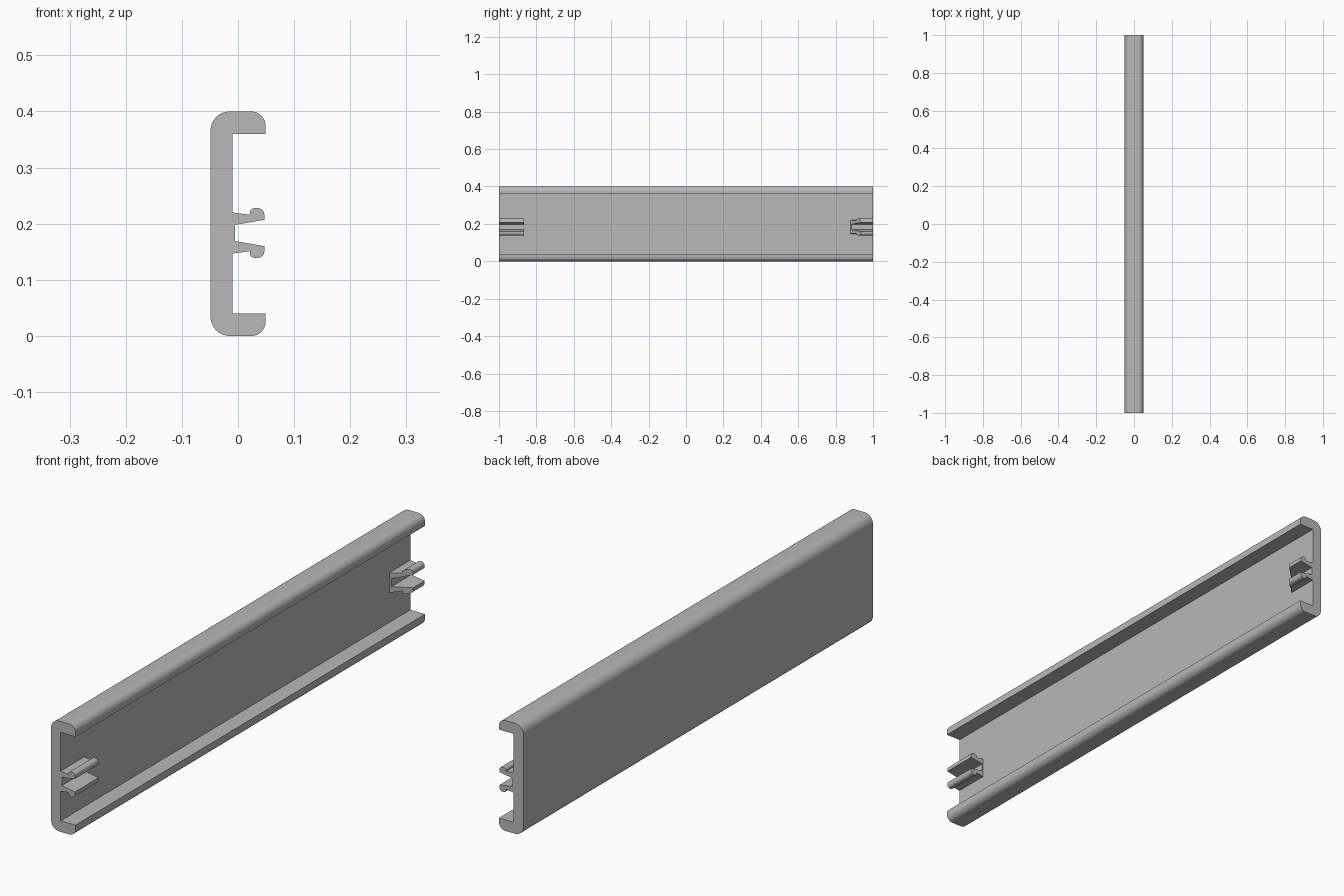
import bpy
import bmesh
import math
from mathutils import Vector

if "Cube" in bpy.data.objects:
    bpy.data.objects.remove(bpy.data.objects["Cube"], do_unlink=True)

grey = bpy.data.materials.new("plain grey")
grey.use_nodes = True
grey.diffuse_color = (0.48, 0.48, 0.48, 1)
grey.node_tree.nodes["Principled BSDF"].inputs["Base Color"].default_value = grey.diffuse_color


def rounded(corners, steps=8):
    """Outline in x, z with each corner (x, z, radius) rounded by an arc."""
    points = []
    for i, (x, z, r) in enumerate(corners):
        p = Vector((x, z))
        if not r:
            points.append(p)
            continue
        a = (Vector(corners[i - 1][:2]) - p).normalized()
        b = (Vector(corners[(i + 1) % len(corners)][:2]) - p).normalized()
        half = a.angle(b) / 2
        centre = p + (a + b).normalized() * r / math.sin(half)
        start = p + a * r / math.tan(half) - centre
        end = p + b * r / math.tan(half) - centre
        sweep = start.angle(end)
        for k in range(steps + 1):
            t = k / steps
            arm = (start * math.sin((1 - t) * sweep) + end * math.sin(t * sweep)) / math.sin(sweep)
            points.append(centre + arm)
    return points


def extrude(name, outline, start, end):
    """Extrude along y; start and end give y for each x, so ends may slant."""
    bm = bmesh.new()
    first = [bm.verts.new((p.x, start(p.x), p.y)) for p in outline]
    last = [bm.verts.new((p.x, end(p.x), p.y)) for p in outline]
    bm.faces.new(first)
    bm.faces.new(last)
    for i in range(len(outline)):
        j = (i + 1) % len(outline)
        bm.faces.new((first[i], first[j], last[j], last[i]))
    bmesh.ops.recalc_face_normals(bm, faces=bm.faces)
    mesh = bpy.data.meshes.new(name)
    bm.to_mesh(mesh)
    bm.free()
    mesh.materials.append(grey)
    obj = bpy.data.objects.new(name, mesh)
    bpy.context.collection.objects.link(obj)
    bpy.ops.object.select_all(action="DESELECT")
    obj.select_set(True)
    bpy.context.view_layer.objects.active = obj
    bpy.ops.object.shade_smooth_by_angle(angle=math.radians(30))
    return obj


def mirrored(half, mid):
    """Close a lower half outline with its reflection about the height mid."""
    return half + [(x, 2 * mid - z, r) for x, z, r in reversed(half)]


# Channel: back wall with a rounded flange at the top and bottom
channel = mirrored([(-0.01, 0.04, 0), (0.049, 0.04, 0),
                    (0.049, 0, 0.025), (-0.049, 0, 0.034)], 0.2)
extrude("channel", rounded(channel), lambda x: -1, lambda x: 1)

# Clips: a pair of tapered arms with rounded lips, joined by a thin pad
clip = rounded(mirrored([(-0.005, 0.169, 0), (0.047, 0.160, 0),
                         (0.047, 0.139, 0.012), (0.021, 0.139, 0.009),
                         (0.021, 0.151, 0), (-0.01, 0.147, 0)], 0.1835), 5)
extrude("front_clip", clip, lambda x: -1, lambda x: -0.865)
extrude("back_clip", clip, lambda x: 0.89 + 0.95 * x, lambda x: 1)
